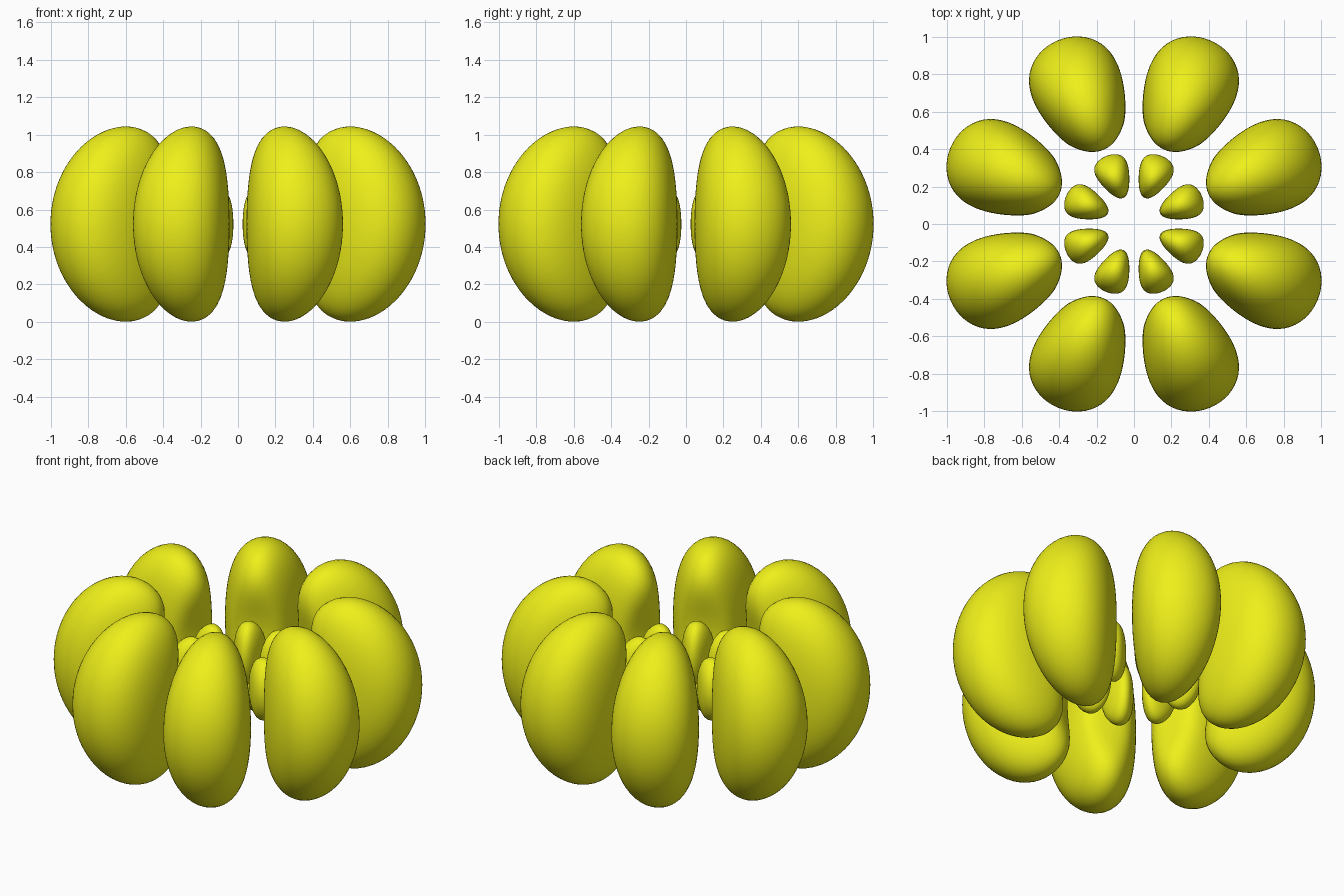
import bpy, bmesh, math
from mathutils import Vector

if "Cube" in bpy.data.objects:
    bpy.data.objects.remove(bpy.data.objects["Cube"])

NODE = 10.0      # radius of the empty shell between both rings
LEVEL = 590.0    # field value on the surface
SCALE = 1 / 23.2
HALF_HEIGHT = 0.522

mat = bpy.data.materials.new("yellow")
mat.diffuse_color = (0.86, 0.87, 0.01, 1)
mat.use_nodes = True
mat.node_tree.nodes["Principled BSDF"].inputs["Base Color"].default_value = mat.diffuse_color


def field(p, side):
    """Eight-fold wave field, limited to the lobe lying along +x."""
    r = p.length
    phi = math.atan2(p.y, p.x)
    if r < 1e-6 or abs(phi) > math.pi / 8 or (r - NODE) * side < 0:
        return 0.0
    sin_t = math.hypot(p.x, p.y) / r
    return r**5 * abs(NODE - r) * math.exp(-r / 2) * sin_t**4 * math.cos(4 * phi)


def lobe_mesh(name, peak, side):
    """Push a sphere's points out from the peak until they meet the surface."""
    bm = bmesh.new()
    bmesh.ops.create_icosphere(bm, subdivisions=5 if side > 0 else 4, radius=1)
    centre = Vector((peak, 0, 0))
    for v in bm.verts:
        d = v.co.normalized()
        lo, hi = 0.0, 20.0
        for _ in range(26):
            mid = (lo + hi) / 2
            if field(centre + d * mid, side) > LEVEL:
                lo = mid
            else:
                hi = mid
        v.co = (centre + d * lo) * SCALE
    for f in bm.faces:
        f.smooth = True
    me = bpy.data.meshes.new(name)
    bm.to_mesh(me)
    bm.free()
    me.materials.append(mat)
    return me


# large outer ring and small inner ring, eight lobes each
for name, peak, side in (("outer_lobe", 15.58, 1), ("inner_lobe", 6.42, -1)):
    me = lobe_mesh(name, peak, side)
    for i in range(8):
        ob = bpy.data.objects.new(f"{name}_{i + 1}", me)
        ob.location.z = HALF_HEIGHT
        ob.rotation_euler.z = math.pi / 8 + i * math.pi / 4
        bpy.context.collection.objects.link(ob)
